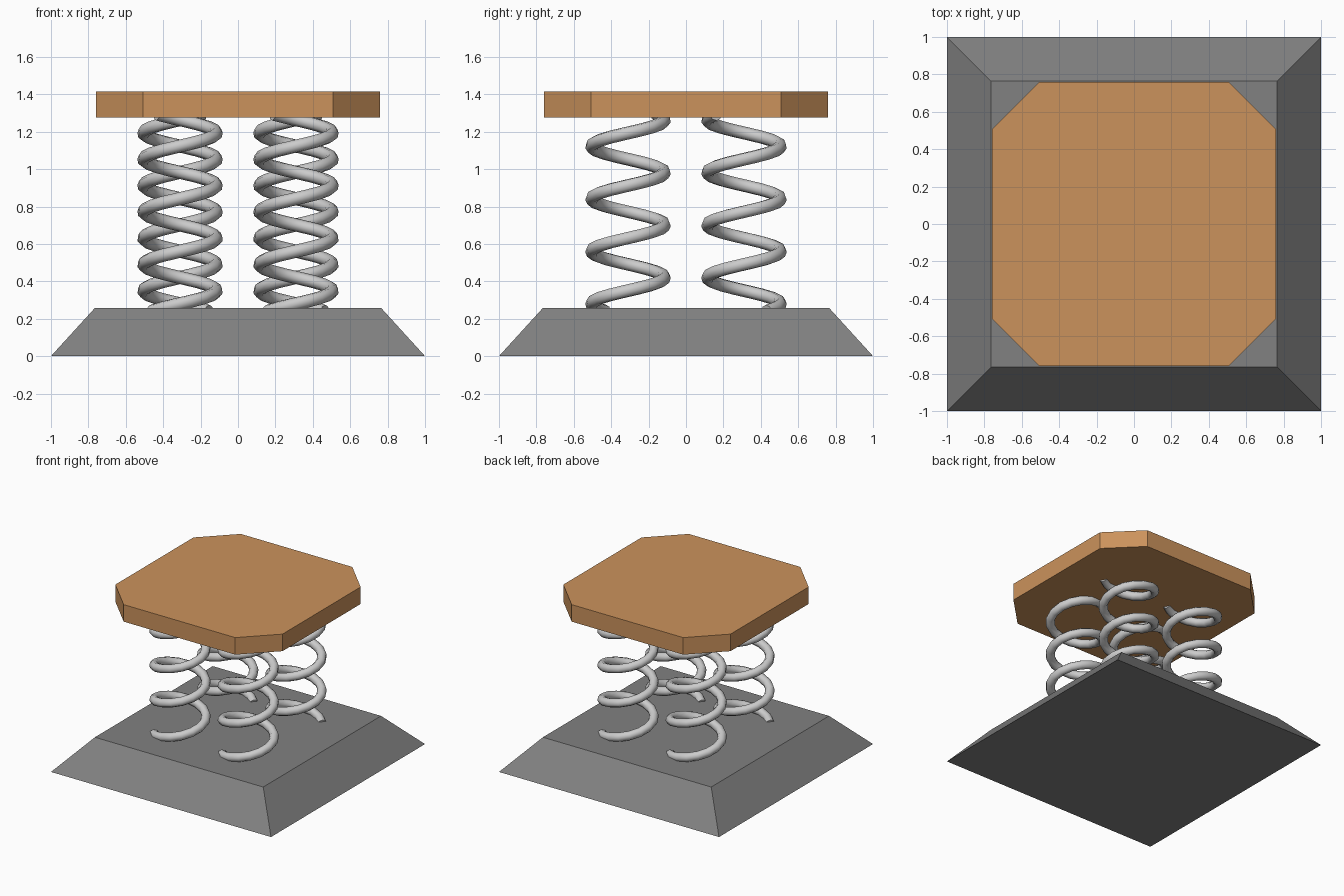
import bpy, bmesh, math

if "Cube" in bpy.data.objects:
    bpy.data.objects.remove(bpy.data.objects["Cube"])


def colour(obj, name, rgb):
    mat = bpy.data.materials.new(name)
    mat.diffuse_color = (*rgb, 1)
    mat.use_nodes = True
    mat.node_tree.nodes["Principled BSDF"].inputs["Base Color"].default_value = mat.diffuse_color
    obj.data.materials.append(mat)


def loft(name, bottom, top, z0, z1):
    """Solid between two outlines with the same number of corners."""
    bm = bmesh.new()
    a = [bm.verts.new((x, y, z0)) for x, y in bottom]
    b = [bm.verts.new((x, y, z1)) for x, y in top]
    n = len(a)
    bm.faces.new(a[::-1])
    bm.faces.new(b)
    for i in range(n):
        j = (i + 1) % n
        bm.faces.new((a[i], a[j], b[j], b[i]))
    mesh = bpy.data.meshes.new(name)
    bm.to_mesh(mesh)
    bm.free()
    obj = bpy.data.objects.new(name, mesh)
    bpy.context.collection.objects.link(obj)
    return obj


def square(h):
    return [(-h, -h), (h, -h), (h, h), (-h, h)]


# Sloped base
base = loft("base", square(1.0), square(0.765), 0, 0.258)
colour(base, "dark_grey", (0.22, 0.22, 0.22))

# Seat with cut corners
h, c = 0.76, 0.507
octagon = [(-c, -h), (c, -h), (h, -c), (h, c), (c, h), (-c, h), (-h, c), (-h, -c)]
seat = loft("seat", octagon, octagon, 1.275, 1.415)
colour(seat, "wood", (0.6, 0.29, 0.107))

# Coil spring: one helix curve, its ends sunk slightly into base and seat
PITCH, RADIUS, WIRE, STEPS = 0.281, 0.195, 0.035, 16
Z_START, Z_END, Z_NEAR = 0.24, 1.30, 0.28   # coil is nearest the front at Z_NEAR
curve = bpy.data.curves.new("spring", "CURVE")
curve.dimensions = "3D"
curve.bevel_depth = WIRE
curve.bevel_resolution = 2
curve.use_fill_caps = True
count = round((Z_END - Z_START) / PITCH * STEPS) + 1
spline = curve.splines.new("POLY")
spline.points.add(count - 1)
for i, p in enumerate(spline.points):
    z = Z_START + i * PITCH / STEPS
    t = 2 * math.pi * (z - Z_NEAR) / PITCH - math.pi / 2
    p.co = (RADIUS * math.cos(t), RADIUS * math.sin(t), z, 1)
spline.use_smooth = True

# Four springs, the back pair turned half round
for sy, row in ((-1, "front"), (1, "back")):
    for sx, side in ((-1, "left"), (1, "right")):
        obj = bpy.data.objects.new(f"spring_{row}_{side}", curve)
        obj.location = (sx * 0.31, sy * 0.31, 0)
        obj.rotation_euler.z = math.pi if sy > 0 else 0
        bpy.context.collection.objects.link(obj)
